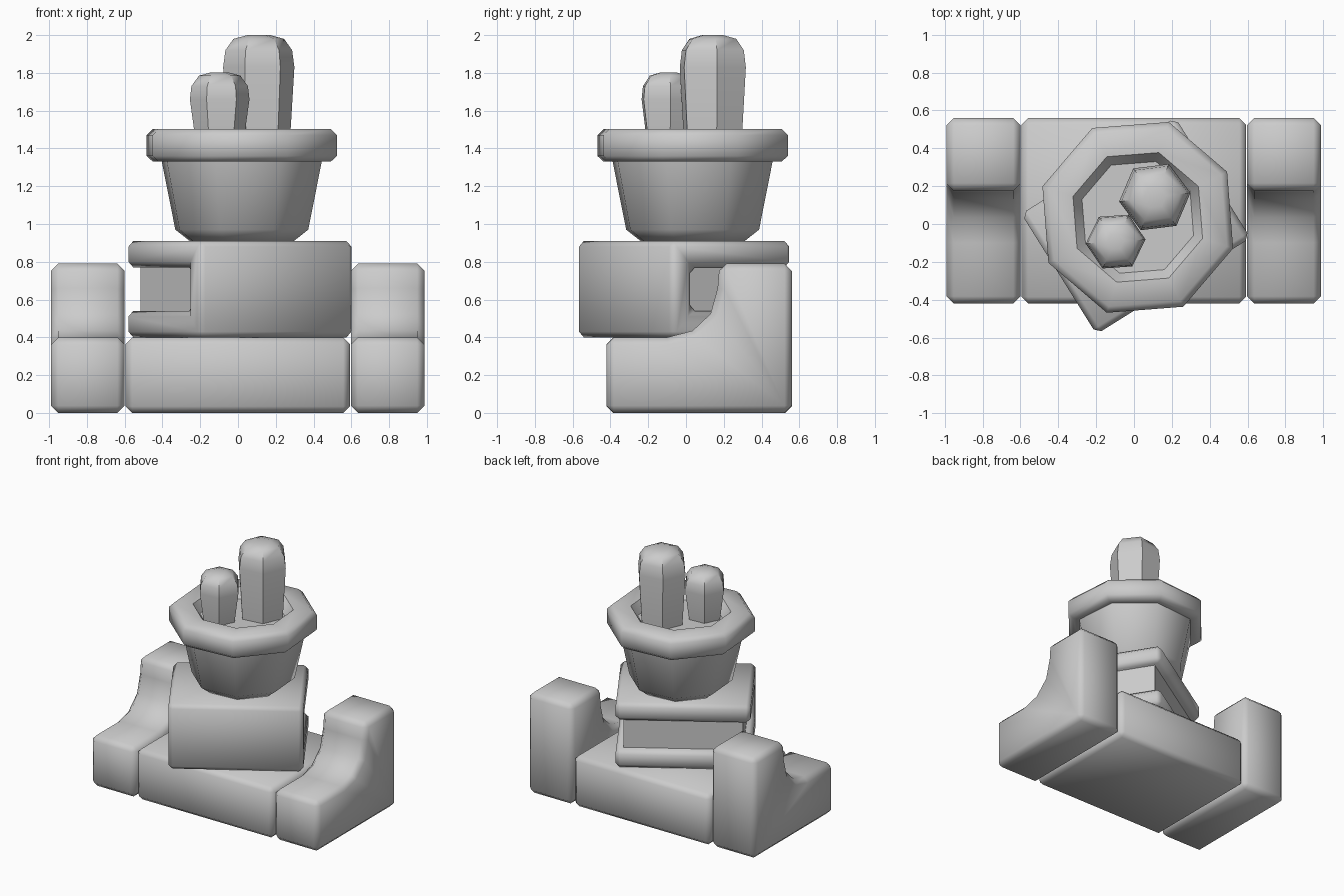
import bpy, math

if "Cube" in bpy.data.objects:
    bpy.data.objects.remove(bpy.data.objects["Cube"])


def mesh(name, verts, faces, bevel=0.0, smooth=50, loc=(0, 0, 0), rot=0.0):
    me = bpy.data.meshes.new(name)
    me.from_pydata(verts, [], faces)
    ob = bpy.data.objects.new(name, me)
    bpy.context.collection.objects.link(ob)
    ob.location = loc
    ob.rotation_euler.z = math.radians(rot)
    bpy.ops.object.select_all(action='DESELECT')
    bpy.context.view_layer.objects.active = ob
    ob.select_set(True)
    bpy.ops.object.mode_set(mode='EDIT')
    bpy.ops.mesh.select_all(action='SELECT')
    bpy.ops.mesh.normals_make_consistent(inside=False)
    bpy.ops.object.mode_set(mode='OBJECT')
    if bevel:
        m = ob.modifiers.new("bevel", 'BEVEL')
        m.width = bevel
        m.segments = 1
        m.limit_method = 'ANGLE'
        m.angle_limit = math.radians(40)
        bpy.ops.object.modifier_apply(modifier=m.name)
    bpy.ops.object.shade_smooth_by_angle(angle=math.radians(smooth))
    return ob


def extrude_x(name, profile, x0, x1, **kw):
    """Extrude a (y, z) outline from x0 to x1."""
    n = len(profile)
    verts = [(x, y, z) for x in (x0, x1) for y, z in profile]
    faces = [(i, (i + 1) % n, n + (i + 1) % n, n + i) for i in range(n)]
    faces += [tuple(range(n)), tuple(range(n, 2 * n))]
    return mesh(name, verts, faces, **kw)


def rings(name, profile, sides, center, rot, smooth):
    """Stack polygon rings from (radius, z) and cap both ends."""
    verts = [(r * math.cos(2 * math.pi * k / sides), r * math.sin(2 * math.pi * k / sides), z)
             for r, z in profile for k in range(sides)]
    n = len(profile)
    faces = [(i * sides + k, i * sides + (k + 1) % sides,
              (i + 1) * sides + (k + 1) % sides, (i + 1) * sides + k)
             for i in range(n - 1) for k in range(sides)]
    faces += [tuple(range(sides)), tuple(range((n - 1) * sides, n * sides))]
    return mesh(name, verts, faces, smooth=smooth, loc=(*center, 0), rot=rot)


def rect(y0, y1, z0, z1):
    return [(y0, z0), (y1, z0), (y1, z1), (y0, z1)]


# Middle base block and the two curved end blocks
extrude_x("base_block", rect(-0.42, 0.56, 0, 0.4), -0.595, 0.592, bevel=0.035)
side = [(-0.42, 0), (0.56, 0), (0.56, 0.79), (0.178, 0.79), (0.167, 0.66),
        (0.13, 0.525), (0.035, 0.435), (-0.1, 0.4), (-0.42, 0.4)]
for name, x0 in (("left_end_block", -0.99), ("right_end_block", 0.597)):
    extrude_x(name, side, x0, x0 + 0.39, bevel=0.038)

# Turned book: C-shaped cover with the spine in front, pages inside
book = dict(loc=(0.01, -0.01, 0), rot=32)
cover = [(-0.375, 0.4), (0.375, 0.4), (0.375, 0.54), (-0.245, 0.54),
         (-0.245, 0.77), (0.375, 0.77), (0.375, 0.91), (-0.375, 0.91)]
extrude_x("book_cover", cover, -0.48, 0.48, bevel=0.03, **book)
extrude_x("book_pages", rect(-0.3, 0.315, 0.5, 0.81), -0.425, 0.425, **book)

# Octagonal pot: tapered body, chamfered rim, recessed soil
rings("flower_pot", [(0.29, 0.91), (0.37, 0.97), (0.445, 1.33), (0.495, 1.33),
                     (0.53, 1.36), (0.53, 1.47), (0.495, 1.503), (0.36, 1.503),
                     (0.31, 1.43)], 8, (0.02, 0.035), 27, 50)

# Hexagonal cactus stems
rings("tall_cactus", [(0.165, 1.42), (0.19, 1.83), (0.178, 1.92),
                      (0.135, 1.98), (0.06, 2.0)], 6, (0.11, 0.142), 7, 50)
rings("short_cactus", [(0.125, 1.42), (0.158, 1.66), (0.15, 1.73),
                       (0.11, 1.785), (0.045, 1.803)], 6, (-0.097, -0.093), 4, 50)
